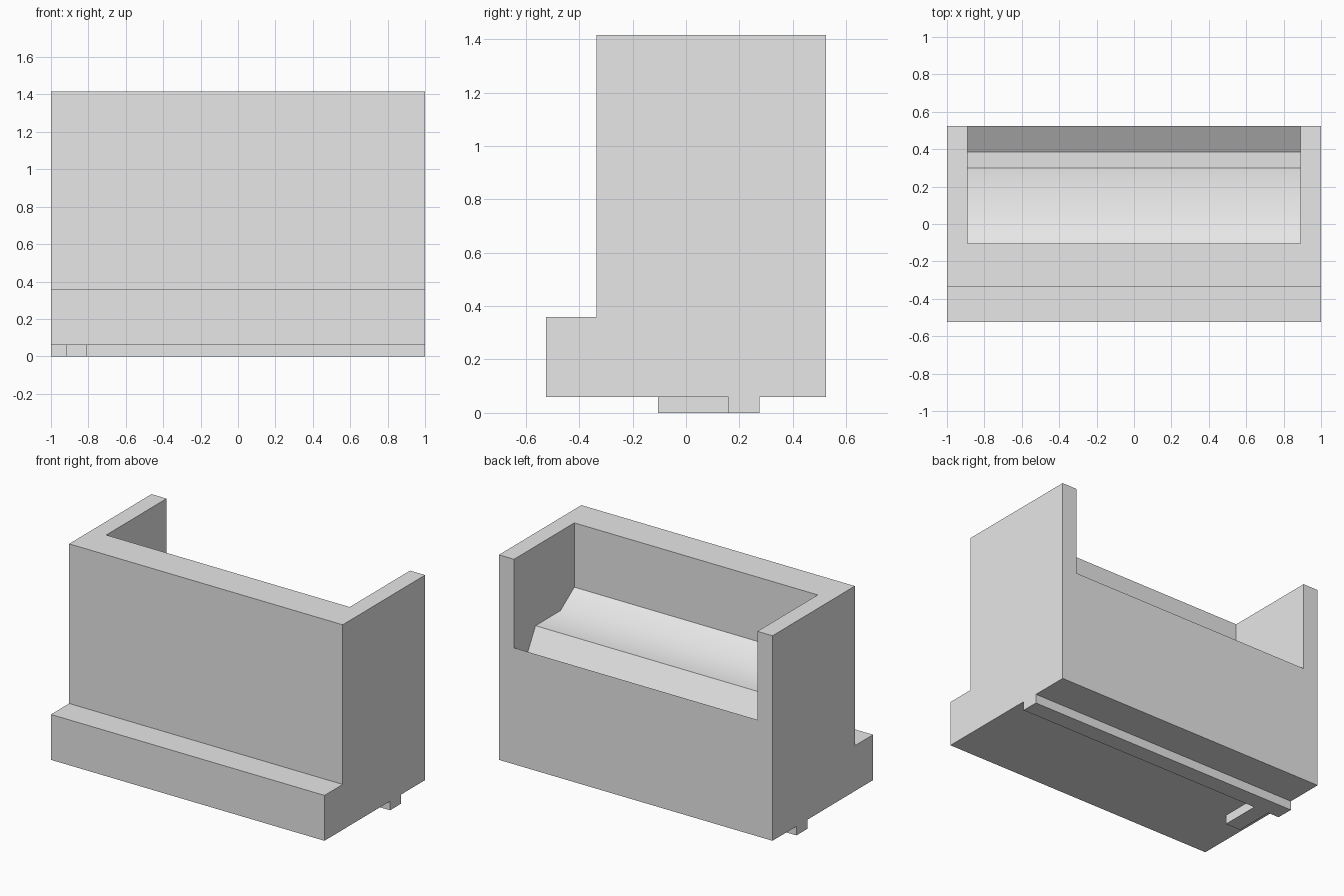
import bpy, bmesh, math
from mathutils import Vector

cube = bpy.data.objects.get("Cube")
if cube:
    bpy.data.objects.remove(cube, do_unlink=True)

grey = bpy.data.materials.new("plain_grey")
grey.use_nodes = True
colour = (0.8, 0.8, 0.8, 1)
grey.diffuse_color = colour
grey.node_tree.nodes["Principled BSDF"].inputs["Base Color"].default_value = colour


def prism(name, points, offset):
    """Extrude a closed outline of 3D points along an offset."""
    bm = bmesh.new()
    face = bm.faces.new([bm.verts.new(p) for p in points])
    extruded = bmesh.ops.extrude_face_region(bm, geom=[face])["geom"]
    moved = [g for g in extruded if isinstance(g, bmesh.types.BMVert)]
    bmesh.ops.translate(bm, verts=moved, vec=Vector(offset))
    bmesh.ops.recalc_face_normals(bm, faces=bm.faces[:])
    mesh = bpy.data.meshes.new(name)
    bm.to_mesh(mesh)
    bm.free()
    mesh.materials.append(grey)
    obj = bpy.data.objects.new(name, mesh)
    bpy.context.collection.objects.link(obj)
    return obj


def along_x(name, profile, half):
    return prism(name, [(-half, y, z) for y, z in profile], (2 * half, 0, 0))


# Block with a ledge along the front
body = along_x("body", [(-0.525, 0.06), (0.525, 0.06), (0.525, 1.415),
                        (-0.335, 1.415), (-0.335, 0.36), (-0.525, 0.36)], 1)

# Open-backed recess: sloped shelf, ridge and gutter
recess = along_x("recess_cutter", [(-0.105, 1.6), (-0.105, 0.99), (0.04, 0.89),
                                   (0.3, 0.89), (0.385, 0.74), (0.525, 0.83),
                                   (0.665, 0.92), (0.665, 1.6)], 0.89)
recess.hide_render = True
cut = body.modifiers.new("recess", "BOOLEAN")
cut.operation = "DIFFERENCE"
cut.solver = "EXACT"
cut.object = recess
bpy.ops.object.select_all(action="DESELECT")
body.select_set(True)
bpy.context.view_layer.objects.active = body
bpy.ops.object.modifier_apply(modifier=cut.name)
bpy.data.objects.remove(recess, do_unlink=True)
bpy.ops.object.shade_smooth_by_angle(angle=math.radians(40))

# Rail under the base with one short arm
rail = [(-1, 0.275), (-1, 0.16), (-0.92, 0.16), (-0.92, -0.105),
        (-0.81, -0.105), (-0.81, 0.16), (1, 0.16), (1, 0.275)]
prism("bottom_rail", [(x, y, 0) for x, y in rail], (0, 0, 0.06))
